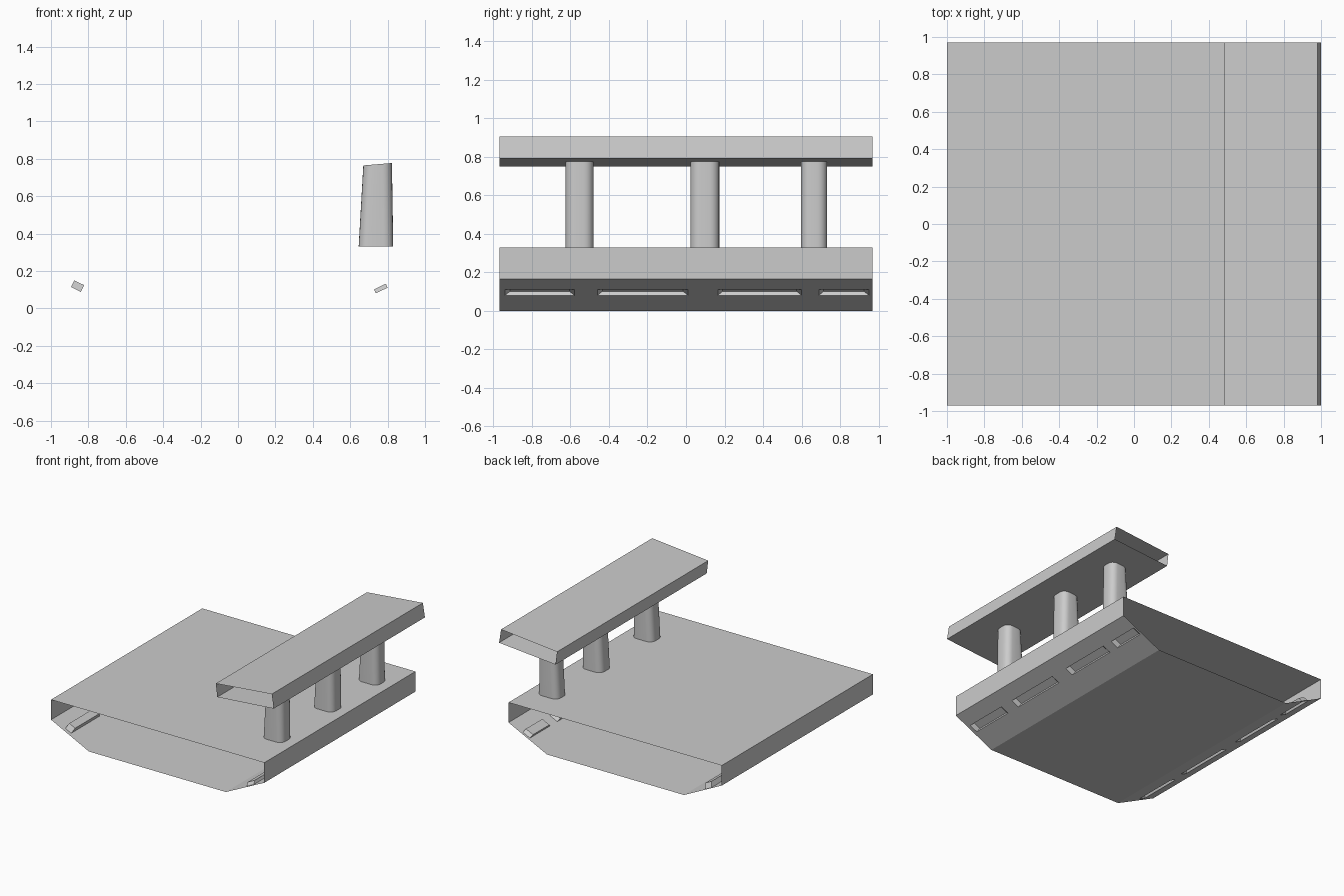
import bpy, math
from mathutils import Vector

if "Cube" in bpy.data.objects:
    bpy.data.objects.remove(bpy.data.objects["Cube"])

HALF = 0.97
SLOTS = [(-0.94, -0.58), (-0.46, 0.01), (0.165, 0.60), (0.69, 0.95)]


def make_object(name, faces):
    """Build an object from a list of faces, each a list of points, sharing equal points."""
    index, polys = {}, []
    for face in faces:
        polys.append([index.setdefault(tuple(round(c, 5) for c in p), len(index)) for p in face])
    mesh = bpy.data.meshes.new(name)
    mesh.from_pydata(list(index), [], polys)
    mesh.update()
    obj = bpy.data.objects.new(name, mesh)
    bpy.context.collection.objects.link(obj)
    return obj


def strip(p, q, y0=-HALF, y1=HALF):
    """Outward quad along y for one counter-clockwise profile edge p-q."""
    return [Vector((p[0], y0, p[1])), Vector((p[0], y1, p[1])),
            Vector((q[0], y1, q[1])), Vector((q[0], y0, q[1]))]


def open_tube(profile):
    return [strip(p, q) for p, q in zip(profile, profile[1:] + profile[:1])]


def slotted_panel(p, q, t0, t1, depth, taper=0.025):
    """Sloped panel with a row of recessed slots between fractions t0 and t1."""
    a, b = Vector(p), Vector(q)
    rows = [a, a.lerp(b, t0), a.lerp(b, t1), b]
    d = (b - a).normalized()
    inward = Vector((-d.y, 0, d.x)) * depth
    ys = [-HALF] + [y for s in SLOTS for y in s] + [HALF]
    faces = []
    for r in range(3):
        for c in range(len(ys) - 1):
            outer = strip(rows[r], rows[r + 1], ys[c], ys[c + 1])
            if r != 1 or c % 2 == 0:
                faces.append(outer)
                continue
            inner = [v + inward + Vector((0, s * taper, 0))
                     for v, s in zip(outer, (1, -1, -1, 1))]
            for k in range(4):
                n = (k + 1) % 4
                faces.append([outer[k], outer[n], inner[n], inner[k]])
            faces.append(inner)
    return faces


# Hull: open-ended tube with slotted sloping sides
hull = [(-1, 0.33), (-1, 0.167), (-0.66, 0), (0.57, 0), (0.915, 0.167), (0.915, 0.33)]
faces = open_tube(hull)
faces = [f for i, f in enumerate(faces) if i not in (1, 3)]
faces += slotted_panel(hull[1], hull[2], 0.315, 0.47, 0.04)
faces += slotted_panel(hull[3], hull[4], 0.484, 0.667, 0.023)
make_object("hull", faces)

# Wing: tilted open-ended tube above the hull
wing = [(0.48, 0.857), (0.493, 0.75), (1.0, 0.792), (0.982, 0.905)]
make_object("wing", open_tube(wing))


# Pillars: rounded, tapering columns cut to the slope of the wing
def rounded_ring(x0, x1, y, width, height, radius=0.05, steps=5):
    ring = []
    hw = width / 2
    corners = [(x1 - radius, hw - radius), (x0 + radius, hw - radius),
               (x0 + radius, radius - hw), (x1 - radius, radius - hw)]
    for i, (cx, cy) in enumerate(corners):
        for s in range(steps + 1):
            ang = math.pi / 2 * (i + s / steps)
            x = cx + radius * math.cos(ang)
            ring.append(Vector((x, y + cy + radius * math.sin(ang), height(x))))
    return ring


for number, (y, width) in enumerate([(-0.553, 0.145), (0.098, 0.15), (0.665, 0.137)], 1):
    low = rounded_ring(0.645, 0.83, y, width, lambda x: 0.33)
    high = rounded_ring(0.67, 0.823, y, width, lambda x: 0.75 + (x - 0.493) * 0.083)
    count = len(low)
    sides = [[low[i], low[(i + 1) % count], high[(i + 1) % count], high[i]] for i in range(count)]
    pillar = make_object(f"pillar_{number}", sides)
    bpy.ops.object.select_all(action='DESELECT')
    pillar.select_set(True)
    bpy.context.view_layer.objects.active = pillar
    bpy.ops.object.shade_smooth_by_angle(angle=math.radians(35))
